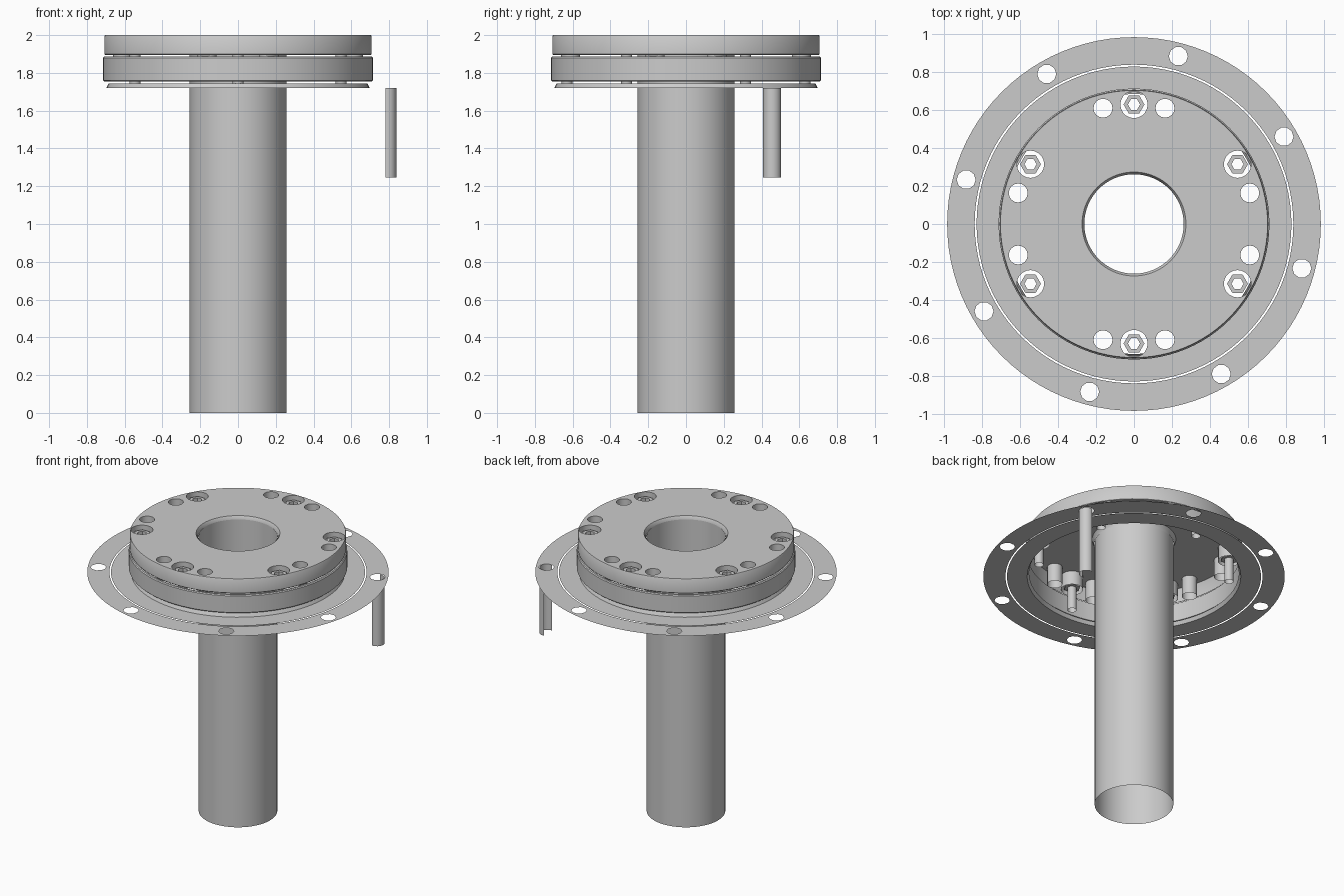
import bpy, bmesh
from math import sin, cos, pi, radians, tau, hypot
from mathutils import Vector
from mathutils.geometry import delaunay_2d_cdt

cube = bpy.data.objects.get("Cube")
if cube:
    bpy.data.objects.remove(cube)

GREY = (0.6, 0.6, 0.6, 1)
steel = bpy.data.materials.new("steel_grey")
steel.use_nodes = True
steel.diffuse_color = GREY
steel.node_tree.nodes["Principled BSDF"].inputs["Base Color"].default_value = GREY


def circle(r, n, c=(0, 0), start=0.0, sweep=tau):
    count = n if sweep == tau else n + 1
    return [Vector((c[0] + r * cos(start + sweep * i / n),
                    c[1] + r * sin(start + sweep * i / n))) for i in range(count)]


def wall(bm, profile, n=64, c=(0, 0), start=0.0, sweep=tau):
    """Revolve a list of (radius, height) points around an upright axis."""
    rows = [[bm.verts.new((p.x, p.y, z)) for p in circle(r, n, c, start, sweep)]
            for r, z in profile]
    for a, b in zip(rows, rows[1:]):
        for i in range(n):
            j = (i + 1) % len(a)
            bm.faces.new((a[i], a[j], b[j], b[i]))


def sheet(bm, z, outer, holes):
    """Flat round sheet with circular holes given as (radius, sides, centre)."""
    points, edges = [], []
    for r, n, c in [(outer, 96, (0, 0))] + holes:
        first = len(points)
        points += circle(r, n, c)
        edges += [(first + i, first + (i + 1) % n) for i in range(n)]
    result = delaunay_2d_cdt(points, edges, [], 0, 1e-6)
    verts = [bm.verts.new((p.x, p.y, z)) for p in result[0]]
    for tri in result[2]:
        mid = sum((result[0][i] for i in tri), Vector((0, 0))) / len(tri)
        if all(hypot(mid.x - c[0], mid.y - c[1]) > r * cos(pi / n)
               for r, n, c in holes):
            f = bm.faces.new([verts[i] for i in tri])
            f.normal_update()
            if f.normal.z < 0:
                f.normal_flip()


def finish(bm, name):
    bmesh.ops.remove_doubles(bm, verts=bm.verts, dist=0.0002)
    mesh = bpy.data.meshes.new(name)
    bm.to_mesh(mesh)
    bm.free()
    mesh.materials.append(steel)
    ob = bpy.data.objects.new(name, mesh)
    bpy.context.collection.objects.link(ob)
    bpy.ops.object.select_all(action="DESELECT")
    ob.select_set(True)
    bpy.context.view_layer.objects.active = ob
    bpy.ops.object.shade_smooth_by_angle(angle=radians(35))


def polar(r, deg):
    return (r * cos(radians(deg)), r * sin(radians(deg)))


TOP, SEAT = 2.0, 1.72
bolts = [polar(0.63, 30 + 60 * i) for i in range(6)]
ports = [polar(0.632, d + s) for d in (0, 90, 180, 270) for s in (-15, 15)]
flange_holes = [polar(0.915, 30.2 + 45 * i) for i in range(8)]

# Long open pipe
bm = bmesh.new()
wall(bm, [(0.257, 0), (0.257, 1.98)])
finish(bm, "pipe")

# Thin flange sheet with mounting holes
bm = bmesh.new()
sheet(bm, SEAT, 0.985, [(0.84, 96, (0, 0))] + [(0.05, 10, c) for c in flange_holes])
finish(bm, "outer_flange")

# Inner sheet and its tapered lip
bm = bmesh.new()
sheet(bm, SEAT, 0.83, [(0.698, 96, (0, 0))])
wall(bm, [(0.698, SEAT), (0.685, 1.745)], 96)
finish(bm, "inner_flange")

# Half sleeve hanging under one mounting hole
bm = bmesh.new()
wall(bm, [(0.048, 1.245), (0.048, SEAT)], 16, (0.79, 0.456),
     radians(-100), radians(200))
finish(bm, "flange_sleeve")

# Lower clamp ring, hollow inside
bm = bmesh.new()
wall(bm, [(0.695, 1.755), (0.708, 1.755), (0.714, 1.761), (0.714, 1.88),
          (0.708, 1.886), (0.695, 1.886), (0.695, 1.755)], 96)
finish(bm, "lower_ring")

# Upper cover, open underneath, with holes and a chamfered bore
bm = bmesh.new()
cover_holes = [(0.072, 20, c) for c in bolts] + [(0.05, 16, c) for c in ports]
sheet(bm, TOP, 0.704, [(0.274, 64, (0, 0))] + cover_holes)
wall(bm, [(0.704, 1.895), (0.707, 1.899), (0.707, 1.995), (0.704, TOP)], 96)
wall(bm, [(0.274, TOP), (0.262, 1.98), (0.262, 1.96)])
for c in bolts:
    wall(bm, [(0.072, TOP), (0.072, 1.9)], 20, c)
for c in ports:
    wall(bm, [(0.05, TOP), (0.05, 1.87)], 16, c)
finish(bm, "upper_cover")

# Hollow hexagon bolts sunk in the counterbores
for i, c in enumerate(bolts):
    bm = bmesh.new()
    wall(bm, [(0.032, 1.91), (0.055, 1.91), (0.055, 1.975), (0.032, 1.975),
              (0.032, 1.91)], 6, c)
    wall(bm, [(0.03, 1.91), (0.03, 1.745)], 12, c)
    finish(bm, f"bolt_{i + 1}")
